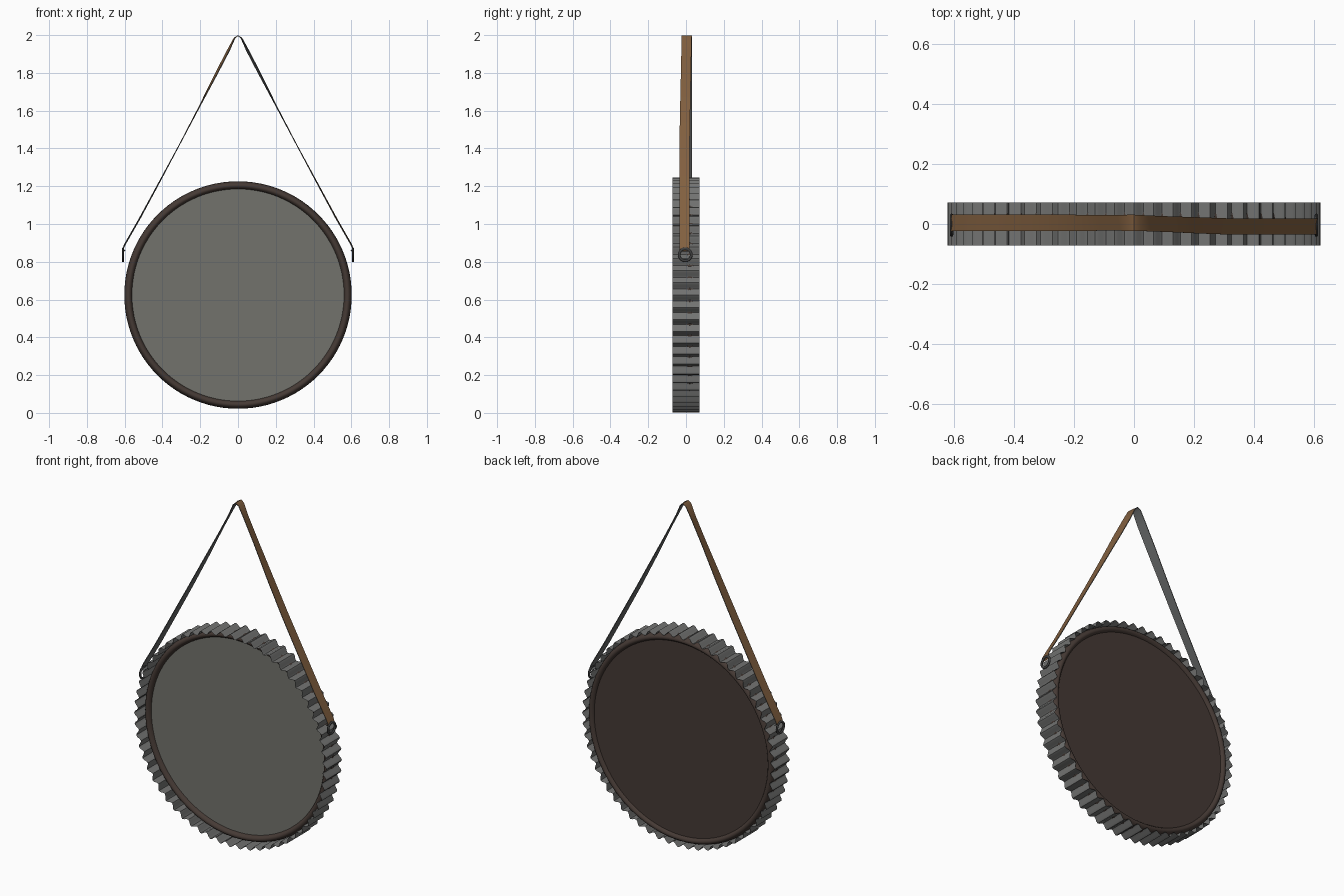
import bpy, math
from math import sin, cos, pi, tau

if "Cube" in bpy.data.objects:
    bpy.data.objects.remove(bpy.data.objects["Cube"])

CZ = 0.624  # height of the mirror centre


def mat(name, rgb):
    m = bpy.data.materials.new(name)
    m.diffuse_color = (*rgb, 1)
    m.use_nodes = True
    m.node_tree.nodes["Principled BSDF"].inputs["Base Color"].default_value = m.diffuse_color
    return m


GLASS = mat("mirror grey", (0.17, 0.17, 0.15))
METAL = mat("galvanised grey", (0.17, 0.172, 0.168))
WOOD = mat("dark brown", (0.060, 0.042, 0.035))
LEATHER = mat("tan leather", (0.22, 0.115, 0.05))
LINING = mat("strap lining grey", (0.13, 0.135, 0.135))
IRON = mat("dark iron", (0.05, 0.05, 0.05))


def make(name, verts, faces, mats, smooth=True, idx=None):
    me = bpy.data.meshes.new(name)
    me.from_pydata(verts, [], faces)
    for m in mats:
        me.materials.append(m)
    for i, p in enumerate(me.polygons):
        p.use_smooth = smooth
        if idx:
            p.material_index = idx[i]
    ob = bpy.data.objects.new(name, me)
    bpy.context.collection.objects.link(ob)
    return ob


def disc(name, r, y, front, m, n=96):
    vs = [(r * cos(tau * i / n), y, CZ + r * sin(tau * i / n)) for i in range(n)]
    f = list(range(n))
    return make(name, vs, [f if front else f[::-1]], [m], False)


def torus(name, centre, R, ra, rb, axis, m, n, k):
    """Ring with an elliptical section: ra across the radius, rb along the axis."""
    vs, fs = [], []
    for i in range(n):
        a = tau * i / n
        for j in range(k):
            b = tau * j / k
            r, h = R + ra * cos(b), rb * sin(b)
            p = (r * cos(a), h, r * sin(a)) if axis == 'Y' else (h, -r * cos(a), r * sin(a))
            vs.append(tuple(c + q for c, q in zip(centre, p)))
            i2, j2 = (i + 1) % n, (j + 1) % k
            fs.append((i * k + j, i * k + j2, i2 * k + j2, i2 * k + j))
    return make(name, vs, fs, [m])


# corrugated metal band, an open sheet
WAVES, SEG = 60, 6
N = WAVES * SEG
vs = []
for i in range(N):
    a = tau * i / N
    r = 0.611 + 0.012 * cos(WAVES * a)
    for y in (-0.072, 0.072):
        vs.append((r * cos(a), y, CZ + r * sin(a)))
fs = [(2 * i, 2 * i + 1, (2 * i + 3) % (2 * N), (2 * i + 2) % (2 * N)) for i in range(N)]
make("corrugated_band", vs, fs, [METAL])

# rounded inner rim, glass and backing
torus("inner_rim", (0, 0.02, CZ), 0.580, 0.022, 0.04, 'Y', WOOD, 96, 16)
disc("mirror_glass", 0.566, 0.0, True, GLASS)
disc("back_panel", 0.575, 0.045, False, WOOD)

# strap: stations of x, z, centre y, sideways twist, running over the peg at the top
half = [(0.597, 0.856, 0.05), (0.609, 0.868, 0.05), (0.600, 0.890, 0.08), (0.52, 1.03, 0.08),
        (0.42, 1.215, 0.06), (0.31, 1.42, 0.02), (0.205, 1.62, -0.06), (0.115, 1.795, -0.2),
        (0.05, 1.92, -0.2), (0.018, 1.985, -0.08)]
path = [(-x, z, -t) for x, z, t in half] + [(0, 1.997, 0)] + half[::-1]
W, T = 0.027, 0.004
vs, fs, idx = [], [], []
for i, (x, z, t) in enumerate(path):
    a, b = path[max(i - 1, 0)], path[min(i + 1, len(path) - 1)]
    dx, dz = b[0] - a[0], b[1] - a[1]
    L = math.hypot(dx, dz)
    nx, nz = -dz / L, dx / L          # outward normal
    yc = 0.004 if x <= 0 else 0.004 - 0.012 * min(1, x / 0.3)
    for s, o in ((-1, 1), (1, 1), (1, -1), (-1, -1)):
        k = s * W * sin(t) + o * T / 2
        vs.append((x + nx * k, yc + s * W * cos(t), z + nz * k))
    if i:
        p, q = 4 * (i - 1), 4 * i
        for j in range(4):
            j2 = (j + 1) % 4
            fs.append((p + j, p + j2, q + j2, q + j))
            idx.append(0 if j == 0 else 1)
e = len(vs) - 4
fs += [(3, 2, 1, 0), (e, e + 1, e + 2, e + 3)]
idx += [1, 1]
strap = make("hanging_strap", vs, fs, [LEATHER, LINING], True, idx)

# iron rings that hold the strap ends
for side, name in ((-1, "left_ring"), (1, "right_ring")):
    torus(name, (side * 0.609, -0.004, 0.837), 0.032, 0.007, 0.006, 'X', IRON, 28, 8)

# consistent normals, smooth shading with sharp edges kept
bpy.ops.object.select_all(action='DESELECT')
for ob in bpy.context.collection.objects:
    ob.select_set(True)
    bpy.context.view_layer.objects.active = ob
bpy.ops.object.shade_smooth_by_angle(angle=math.radians(50))
